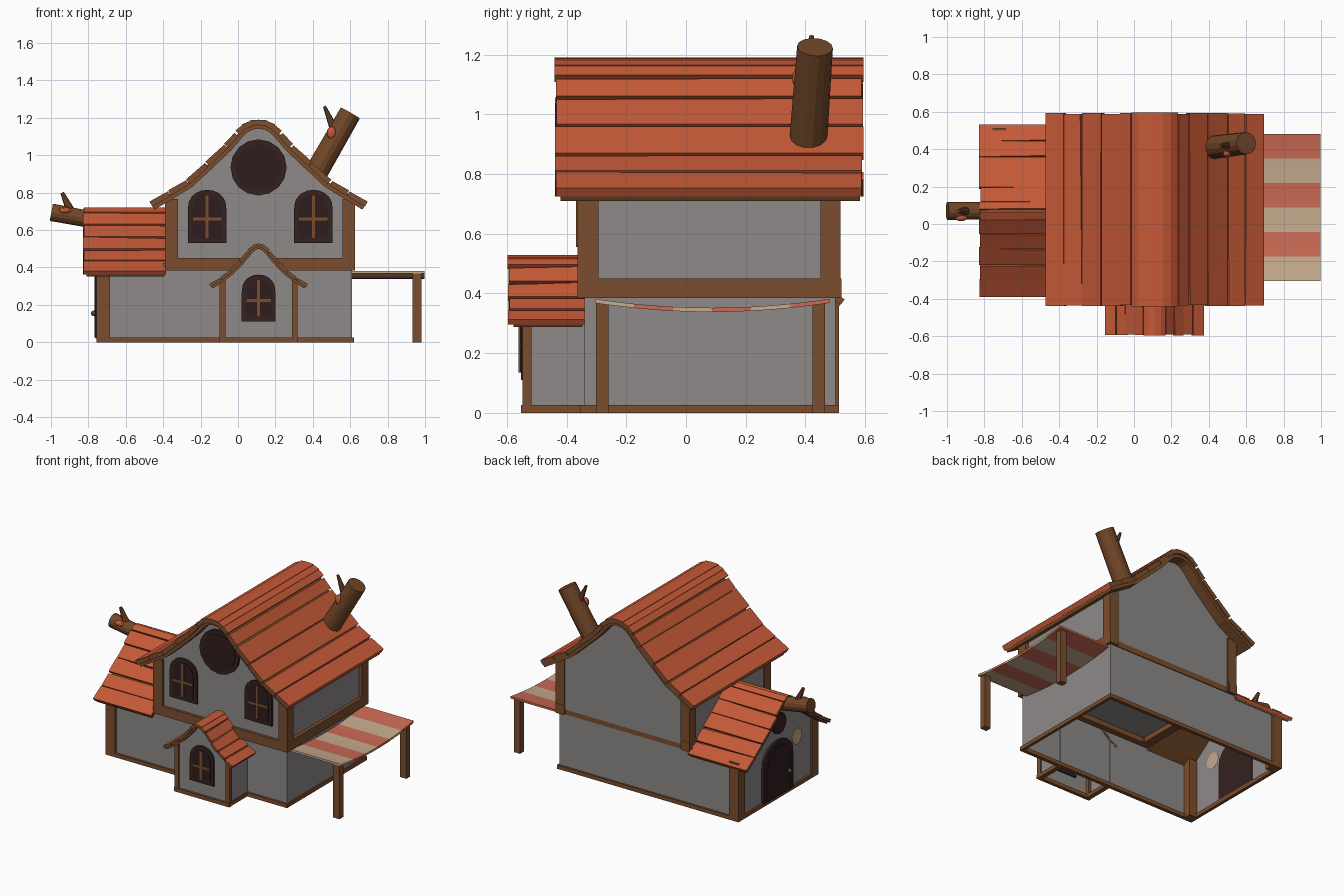
import bpy, bmesh, math, random
from mathutils import Vector

if "Cube" in bpy.data.objects:
    bpy.data.objects.remove(bpy.data.objects["Cube"])

random.seed(4)


def material(name, rgb):
    m = bpy.data.materials.new(name)
    m.diffuse_color = (*rgb, 1)
    m.use_nodes = True
    m.node_tree.nodes["Principled BSDF"].inputs["Base Color"].default_value = m.diffuse_color
    return m


PLASTER = material("grey plaster", (0.27, 0.255, 0.25))
TILE = material("orange roof board", (0.56, 0.10, 0.038))
WOOD = material("brown timber", (0.20, 0.076, 0.026))
BARK = material("bark", (0.17, 0.063, 0.022))
DARK = material("dark frame", (0.036, 0.015, 0.015))
GLASS = material("dark glass", (0.028, 0.012, 0.013))
RED = material("awning red", (0.60, 0.145, 0.09))
CREAM = material("awning cream", (0.57, 0.41, 0.27))


def finish(name, bm, *mats):
    bmesh.ops.recalc_face_normals(bm, faces=bm.faces)
    me = bpy.data.meshes.new(name)
    bm.to_mesh(me)
    bm.free()
    for m in mats:
        me.materials.append(m)
    ob = bpy.data.objects.new(name, me)
    bpy.context.collection.objects.link(ob)
    return ob


def prism(name, pts, a0, a1, place, mat, cap1=True, open_bottom=False):
    """Extrude a 2D outline (u, z) along a; place(u, z, a) gives the 3D point."""
    bm = bmesh.new()
    A = [bm.verts.new(place(u, z, a0)) for u, z in pts]
    B = [bm.verts.new(place(u, z, a1)) for u, z in pts]
    n = len(pts)
    bm.faces.new(A)
    if cap1:
        bm.faces.new(B)
    low = min(z for _, z in pts)
    for i in range(n):
        j = (i + 1) % n
        if open_bottom and pts[i][1] == low and pts[j][1] == low:
            continue
        bm.faces.new((A[i], A[j], B[j], B[i]))
    return finish(name, bm, mat)


def along_y(cx):
    return lambda u, z, a: (cx + u, a, z)


def along_x(cy):
    return lambda u, z, a: (a, cy + u, z)


def box(name, x0, x1, y0, y1, z0, z1, mat=WOOD):
    return prism(name, [(x0, z0), (x1, z0), (x1, z1), (x0, z1)], y0, y1, along_y(0), mat)


def normals(line):
    out = []
    for i in range(len(line)):
        p, q = line[max(i - 1, 0)], line[min(i + 1, len(line) - 1)]
        d = Vector((q[0] - p[0], q[1] - p[1])).normalized()
        out.append(Vector((-d.y, d.x)))
    return out


def roof(name, half, a0, a1, place, thick, smooth_from):
    """Loose boards over brown sheathing; half runs from eave (u>0) to ridge (u=0)."""
    full = [(-u, z) for u, z in half] + [(u, z) for u, z in reversed(half[:-1])]
    nrm = normals(full)
    off = lambda d: [tuple(Vector(p) - n * d) for p, n in zip(full, nrm)]
    prism(name + "_sheathing", off(thick * 0.6) + off(thick * 1.7)[::-1],
          a0 + 0.02, a1 - 0.012, place, WOOD)
    bm = bmesh.new()
    for side in (-1, 1):
        for i in range(len(half) - 1):
            P, Q = Vector(half[i]), Vector(half[i + 1])
            d = (Q - P).normalized()
            n = Vector((d.y, -d.x))
            if n.y < 0:
                n = -n
            loose = i < smooth_from
            rings = []
            for a in (a0, a1):
                g = random.uniform(0.003, 0.016) if loose else 0
                j = random.uniform(0, 0.008) if loose else 0
                a += j if a == a0 else -j
                p, q = P - d * 0.002, Q - d * g
                rings.append([bm.verts.new(place(side * c.x, c.y, a)) for c in
                              (p + n * 0.004, q, q - n * thick, p - n * thick)])
            A, B = rings
            for ring in rings:
                bm.faces.new(ring).material_index = 1
            for k in range(4):
                f = bm.faces.new((A[k], A[(k + 1) % 4], B[(k + 1) % 4], B[k]))
                f.material_index = 1 if k == 2 else 0
    return finish(name + "_boards", bm, TILE, WOOD)


def gable(half, reach, drop, base):
    """Wall outline that fits under a roof profile."""
    pts = [(u, z - drop) for u, z in half if u < reach]
    k = next(i for i, p in enumerate(half) if p[0] < reach)
    (u0, z0), (u1, z1) = half[k - 1], half[k]
    pts.insert(0, (reach, z0 + (z1 - z0) * (u0 - reach) / (u0 - u1) - drop))
    right = [(reach, base)] + pts
    return right + [(-u, z) for u, z in reversed(right[:-1])]


def arch(w, z0, z1, n=10):
    spring = z0 + (z1 - z0) * 0.62
    return [(-w / 2, z0), (w / 2, z0)] + [
        (w / 2 * math.cos(math.pi * i / n), spring + (z1 - spring) * math.sin(math.pi * i / n) ** 0.8)
        for i in range(n + 1)]


def circle(r, z, n=16):
    return [(r * math.cos(2 * math.pi * i / n), z + r * math.sin(2 * math.pi * i / n)) for i in range(n)]


def window(name, w, z0, z1, wall, place):
    """Arched window with a cross; wall is the depth of the wall face, outward is minus."""
    prism(name + "_frame", arch(w, z0, z1), wall + 0.01, wall - 0.014, place, DARK)
    prism(name + "_pane", arch(w * 0.76, z0 + 0.025, z1 - 0.025), wall, wall - 0.018, place, GLASS)
    zc, b = z0 + (z1 - z0) * 0.45, 0.008
    for part, (u, lo, hi) in {"mullion": (b, z0 + 0.025, z1 - 0.03), "crossbar": (w * 0.37, zc - b, zc + b)}.items():
        prism(f"{name}_{part}", [(-u, lo), (u, lo), (u, hi), (-u, hi)], wall, wall - 0.023, place, WOOD)


def log(name, p, q, r0, r1, n=14):
    p, q = Vector(p), Vector(q)
    bm = bmesh.new()
    bmesh.ops.create_cone(bm, cap_ends=True, segments=n, radius1=r0, radius2=r1, depth=(q - p).length)
    bm.transform(Vector((0, 0, 1)).rotation_difference(q - p).to_matrix().to_4x4())
    bmesh.ops.translate(bm, verts=bm.verts, vec=(p + q) / 2)
    return finish(name, bm, BARK)


def blob(name, loc, size, mat):
    bm = bmesh.new()
    bmesh.ops.create_icosphere(bm, subdivisions=2, radius=1)
    bmesh.ops.scale(bm, verts=bm.verts, vec=size)
    bmesh.ops.translate(bm, verts=bm.verts, vec=loc)
    return finish(name, bm, mat)


CX, WY = 0.11, 0.07
main_half = [(.58, .75), (.48, .81), (.385, .868), (.28, .965), (.18, 1.06), (.12, 1.13),
             (.085, 1.163), (.045, 1.183), (0, 1.19)]
bay_half = [(.26, .31), (.2, .348), (.15, .388), (.1, .44), (.055, .495), (.03, .517), (0, .528)]
wing_half = [(.457, .378), (.37, .437), (.285, .5), (.2, .565), (.12, .63), (.045, .695), (0, .724)]

# Walls, open underneath
prism("ground_floor_walls", [(-.34, 0), (.5, 0), (.5, .42), (-.34, .42)], .61, -.4, along_x(0),
      PLASTER, cap1=False, open_bottom=True)
prism("upper_walls", gable(main_half, .493, .035, .42), -.345, .51, along_y(CX), PLASTER, open_bottom=True)
prism("bay_walls", gable(bay_half, .2, .022, 0), -.538, -.335, along_y(CX), PLASTER, cap1=False, open_bottom=True)
prism("wing_walls", gable(wing_half, .42, .03, 0), -.745, -.39, along_x(WY + .01), PLASTER,
      cap1=False, open_bottom=True)

# Roofs
roof("main_roof", main_half, -.44, .595, along_y(CX), .028, 5)
roof("bay_roof", bay_half, -.597, -.335, along_y(CX), .016, 4)
roof("wing_roof", wing_half, -.83, -.38, along_x(WY), .018, 6)

# Upper floor timber frame
for x0, x1 in ((-.39, -.32), (.56, .626)):
    box("upper_front_post", x0, x1, -.363, -.293, .39, .765)
    box("upper_rear_post", x0, x1, .45, .518, .39, .765)
box("upper_front_beam", -.39, .626, -.363, -.30, .385, .45)
box("upper_rear_beam", -.38, .615, .47, .506, .385, .45)
box("upper_right_beam", .57, .626, -.363, .52, .385, .45)
box("upper_left_beam", -.39, -.33, -.363, .52, .385, .45)

# Ground sill and wing posts
box("front_sill", -.757, .62, -.354, -.33, 0, .026)
box("rear_sill", -.757, .62, .49, .513, 0, .026)
box("left_sill", -.757, -.735, -.354, .513, 0, .026)
box("right_sill", .6, .62, -.354, .513, 0, .026)
for y0, y1 in ((-.354, -.285), (.443, .513)):
    box("wing_post", -.757, -.685, y0, y1, 0, .40)

# Bay frame
box("bay_front_sill", -.1, .32, -.552, -.53, 0, .026)
for x0, x1 in ((-.098, -.068), (.288, .318)):
    box("bay_post", x0, x1, -.547, -.517, 0, .34)
    box("bay_side_sill", x0, x1, -.552, -.33, 0, .026)

# Windows on the front
window("left_window", .207, .53, .815, -.345, along_y(-.165))
window("right_window", .207, .53, .815, -.345, along_y(.403))
window("bay_window", .18, .11, .362, -.538, along_y(CX))
prism("round_window_frame", circle(.15, .935), -.34, -.362, along_y(CX), DARK)
prism("round_window_pane", circle(.125, .935), -.35, -.367, along_y(CX), GLASS)

# Door end of the wing
prism("door_frame", arch(.32, .02, .40), -.74, -.762, along_x(.085), DARK)
prism("door_leaf", arch(.25, .026, .365), -.745, -.767, along_x(.085), GLASS)
prism("gable_window", circle(.07, .51, 12), -.74, -.762, along_x(WY), DARK)
blob("door_knob", (-.772, -.02, .155), (.015, .015, .015), WOOD)
prism("bare_plaster_patch", [(u * 1.0, z) for u, z in circle(.055, .34, 9)], -.744, -.75, along_x(-.135), CREAM)

# Sagging striped awning and its posts
sag = lambda y: .382 - .03 * (1 - ((y - .0875) / .3925) ** 2)
step = .785 / 6
for i in range(6):
    ys = [-.305 + step * (i + k / 3) for k in range(4)]
    prism(f"awning_stripe_{i + 1}", [(y, sag(y)) for y in ys] + [(y, sag(y) - .014) for y in reversed(ys)],
          .6, .997, along_x(0), RED if i % 2 else CREAM)
for y in (-.28, .445):
    box("awning_post", .933, .98, y - .021, y + .021, 0, .372)

# Log chimney and the branch on the wing ridge
log("log_chimney", (.385, .405, .85), (.6, .432, 1.225), .064, .06)
log("chimney_twig", (.535, .42, 1.09), (.462, .42, 1.262), .03, .008, 8)
blob("chimney_cut_knot", (.50, .375, 1.12), (.025, .02, .035), TILE)
log("wing_branch", (-.78, .07, .655), (-.998, .07, .695), .046, .048)
log("wing_twig", (-.89, .07, .69), (-.94, .07, .80), .026, .01, 8)
blob("branch_cut_knot", (-.925, .035, .705), (.035, .02, .018), TILE)
